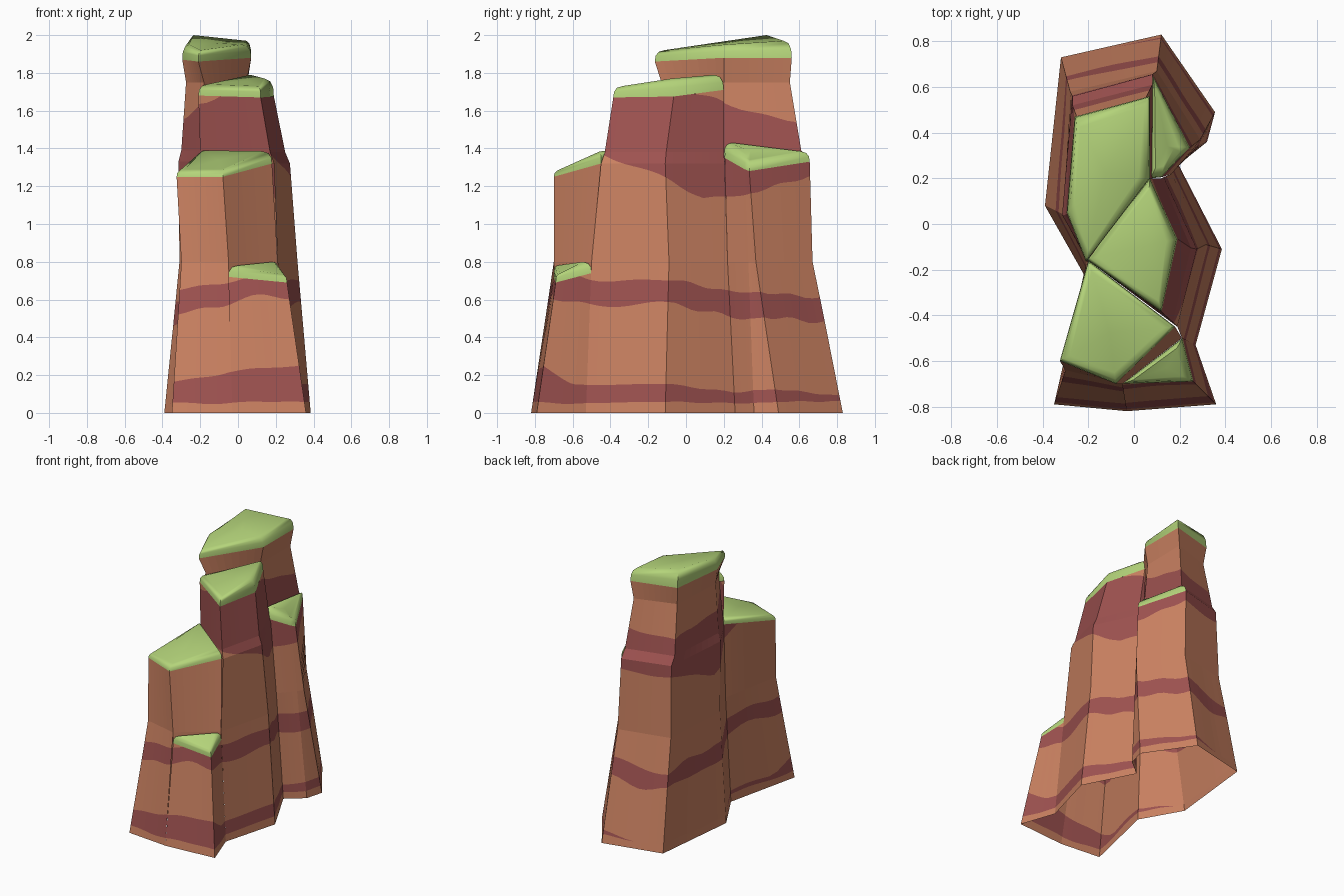
import bpy, bmesh, math
from mathutils import Vector

if "Cube" in bpy.data.objects:
    bpy.data.objects.remove(bpy.data.objects["Cube"])


def srgb(r, g, b):
    lin = lambda c: (c / 255 / 12.92) if c < 11 else ((c / 255 + 0.055) / 1.055) ** 2.4
    return (lin(r), lin(g), lin(b), 1)


def material(name, rgb):
    m = bpy.data.materials.new(name)
    m.diffuse_color = srgb(*rgb)
    m.use_nodes = True
    m.node_tree.nodes["Principled BSDF"].inputs["Base Color"].default_value = m.diffuse_color
    return m


SAND = material("orange sandstone", (202, 129, 97))
RED = material("maroon strata", (158, 82, 80))
GRASS = material("grass green", (180, 212, 122))


# Strata: (bottom, top) height of each maroon layer as a function of x, y
def wave(x, y):
    return 0.016 * math.sin(9 * x + 8 * y) + 0.008 * math.sin(21 * x - 17 * y)


LAYERS = [
    (lambda x, y: 0.055 + 0.4 * wave(x, y),
     lambda x, y: 0.10 + 0.12 * x - 0.04 * y + 0.5 * max(0, -y - 0.6) + 0.5 * wave(x, y)),
    (lambda x, y: 0.52 - 0.09 * y + 0.10 * x + 1.4 * wave(x, y),
     lambda x, y: 0.645 - 0.09 * y + 0.12 * x + wave(y, x)),
    (lambda x, y: 1.12 + (0.5 if y < 0.1 else 0.25) * abs(y - 0.1) + wave(x, y),
     lambda x, y: 1.655 + 0.25 * x - 0.2 * y + wave(y, x)),
]


def cut_along(bm, height):
    """Cut the mesh along a wavy height by flattening it, slicing, restoring."""
    for v in bm.verts:
        v.co.z -= height(v.co.x, v.co.y)
    bmesh.ops.bisect_plane(bm, geom=bm.verts[:] + bm.edges[:] + bm.faces[:],
                           plane_co=(0, 0, 0), plane_no=(0, 0, 1), dist=1e-5)
    for v in bm.verts:
        v.co.z += height(v.co.x, v.co.y)


def finish(name, bm, mats):
    me = bpy.data.meshes.new(name)
    bm.to_mesh(me)
    bm.free()
    for m in mats:
        me.materials.append(m)
    ob = bpy.data.objects.new(name, me)
    bpy.context.collection.objects.link(ob)
    return ob


def rock(name, *walls):
    """Each wall joins two corner paths (bottom to top), seen left to right."""
    bm = bmesh.new()
    cols = 8
    for left, right in walls:
        grid = [[bm.verts.new(Vector(p).lerp(Vector(q), i / cols)) for i in range(cols + 1)]
                for p, q in zip(left, right)]
        for lo, hi in zip(grid, grid[1:]):
            for i in range(cols):
                bm.faces.new((lo[i], lo[i + 1], hi[i + 1], hi[i]))
    bmesh.ops.remove_doubles(bm, verts=bm.verts[:], dist=1e-4)
    for pair in LAYERS:
        for h in pair:
            cut_along(bm, h)
    for f in bm.faces:
        c = f.calc_center_median()
        f.material_index = int(any(lo(c.x, c.y) < c.z < hi(c.x, c.y) for lo, hi in LAYERS))
    return finish(name, bm, [SAND, RED])


def cap(name, corners):
    """Rounded grass slab; corners are (rim point, top height)."""
    bm = bmesh.new()
    n = len(corners)
    mid = sum((Vector(p) for p, t in corners), Vector()) / n
    rings = []
    for inset, rise in ((0, 0), (0.004, 0.5), (0.02, 0.85), (0.05, 1.0)):
        ring = []
        for p, t in corners:
            d = mid - Vector(p)
            d.z = 0
            q = Vector(p) + d.normalized() * inset
            q.z = p[2] + (t - p[2]) * rise
            ring.append(bm.verts.new(q))
        rings.append(ring)
    for a, b in zip(rings, rings[1:]):
        for i in range(n):
            j = (i + 1) % n
            bm.faces.new((a[i], a[j], b[j], b[i]))
    centre = bm.verts.new((mid.x, mid.y, sum(v.co.z for v in rings[-1]) / n))
    for i in range(n):
        bm.faces.new((rings[-1][i], rings[-1][(i + 1) % n], centre))
    ob = finish(name, bm, [GRASS])
    bpy.ops.object.select_all(action='DESELECT')
    ob.select_set(True)
    bpy.context.view_layer.objects.active = ob
    bpy.ops.object.shade_smooth_by_angle(angle=math.radians(50))


# Corner paths of the tall back column
a1 = [(-.39, .08, 0), (-.31, .04, .8), (-.315, .04, 1.33), (-.30, .04, 1.39), (-.275, .04, 1.75), (-.295, .05, 1.87)]
a2 = [(-.22, -.22, 0), (-.21, -.17, .8), (-.20, -.165, 1.33), (-.20, -.155, 1.39), (-.18, -.13, 1.75), (-.21, -.165, 1.86)]
a3 = [(.08, .20, 1.33), (.08, .20, 1.39), (.045, .20, 1.75), (.07, .20, 1.88)]
a4 = [(.12, .83, 0), (.10, .67, .8), (.08, .655, 1.33), (.08, .61, 1.39), (.05, .55, 1.75), (.07, .56, 1.88)]
a5 = [(-.32, .73, 0), (-.28, .58, .8), (-.27, .56, 1.33), (-.27, .52, 1.39), (-.245, .455, 1.75), (-.26, .47, 1.88)]
# Middle column
b1 = [(-.20, -.16, 1.25), (-.20, -.16, 1.38), (-.21, -.155, 1.68)]
b2 = [(.27, -.53, 0), (.21, -.50, .8), (.19, -.45, 1.32), (.17, -.43, 1.38), (.12, -.385, 1.67)]
b3 = [(.385, -.11, 0), (.315, -.09, .8), (.275, -.11, 1.32), (.25, -.105, 1.38), (.19, -.065, 1.675)]
b4 = [(.195, .26, 0), (.165, .22, .8), (.13, .205, 1.32), (.12, .20, 1.38), (.07, .20, 1.71)]
# Front column
c1 = [(-.22, -.22, 0), (-.21, -.17, .8), (-.20, -.16, 1.35)]
c2 = [(-.35, -.79, 0), (-.30, -.64, .8), (-.325, -.60, 1.25)]
c3 = [(-.03, -.82, 0), (-.05, -.70, .8), (-.08, -.70, 1.25)]
c4 = [(.21, -.50, .7), (.21, -.50, .8), (.18, -.45, 1.32)]
# Back right column
d0 = [(.195, .26, 0), (.165, .22, .8), (.12, .205, 1.35)]
d1 = [(.32, .36, 0), (.26, .33, .8), (.22, .31, 1.29)]
d2 = [(.355, .49, 0), (.29, .37, .8), (.245, .335, 1.28)]
# Low front right ledge
e0 = [(-.03, -.82, 0), (-.05, -.70, .72)]
e1 = [(.36, -.79, 0), (.26, -.69, .69)]
e2 = [(.27, -.53, 0), (.212, -.50, .74)]

rock("back_column", (a4, a5), (a5, a1), (a1, a2), (a2[2:], a3), (a3, a4[2:]))
rock("middle_column", (b1, b2[2:]), (b2, b3), (b3, b4), (b4[3:], [(.08, .2, 1.38), (.06, .2, 1.71)]))
rock("front_column", (c1, c2), (c2, c3), ([(-.05, -.70, .7)] + c3[1:], c4))
rock("back_right_column", (d0, d1), (d1, d2), (d2, a4[:3]))
rock("front_ledge", (e0, e1), (e1, e2))

# Grass tops
cap("back_grass", [(a1[-1], 1.95), (a2[-1], 1.92), (a3[-1], 1.95), (a4[-1], 1.97), (a5[-1], 2.0)])
cap("middle_grass", [(b1[-1], 1.74), (b2[-1], 1.73), (b3[-1], 1.77), (b4[-1], 1.79)])
cap("front_grass", [(c1[-1], 1.39), (c2[-1], 1.29), (c3[-1], 1.29), (c4[-1], 1.385)])
cap("back_right_grass", [((.07, .2, 1.37), 1.43), (d0[-1], 1.42), (d1[-1], 1.36), (d2[-1], 1.34), (a4[2], 1.385)])
cap("ledge_grass", [(e0[-1], .78), (e1[-1], .74), (e2[-1], .80)])
